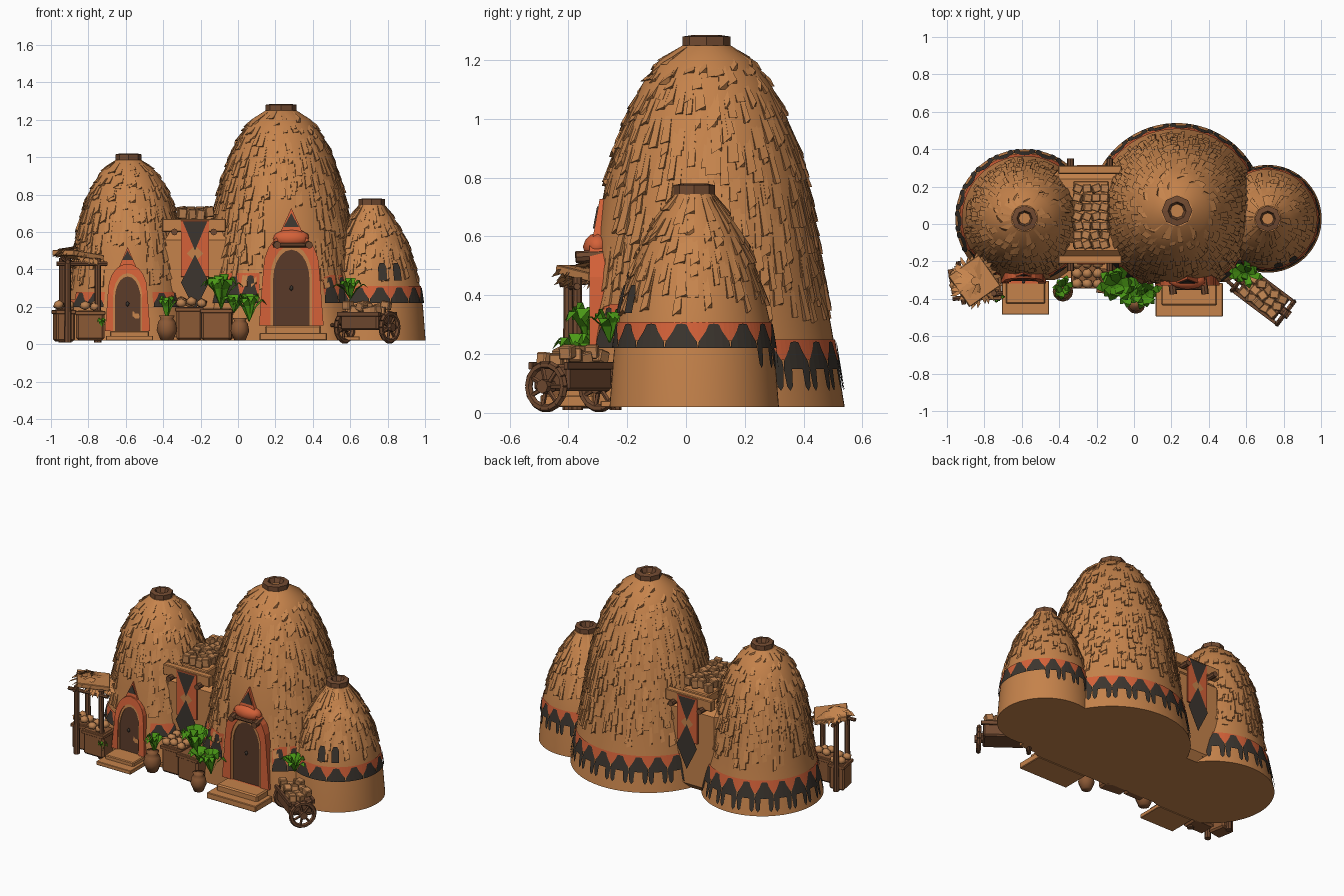
import bpy, bmesh, math, random
from math import sin, cos, pi, radians
from mathutils import Vector, Matrix

random.seed(4)
uni = random.uniform
if "Cube" in bpy.data.objects:
    bpy.data.objects.remove(bpy.data.objects["Cube"])

def material(name, r, g, b):
    m = bpy.data.materials.new(name)
    m.use_nodes = True
    m.diffuse_color = (r, g, b, 1)
    m.node_tree.nodes["Principled BSDF"].inputs["Base Color"].default_value = (r, g, b, 1)
    return m

CLAY = material("tan clay", .56, .225, .07)
THATCH = material("thatch", .57, .235, .075)
SHADE = material("thatch edge", .24, .095, .032)
ORANGE = material("orange paint", .66, .12, .04)
BLACK = material("charcoal paint", .045, .036, .028)
DOOR = material("door wood", .1, .042, .022)
WOOD = material("brown wood", .17, .07, .031)
CRATE = material("crate wood", .26, .1, .036)
SACK = material("sack cloth", .5, .22, .08)
GREEN = material("leaf green", .07, .32, .008)

def build(name, verts, faces, mats, index=None, smooth=False):
    me = bpy.data.meshes.new(name)
    me.from_pydata([tuple(v) for v in verts], [], faces)
    for m in mats:
        me.materials.append(m)
    for i, p in enumerate(me.polygons):
        p.material_index = index[i] if index else 0
        p.use_smooth = smooth
    ob = bpy.data.objects.new(name, me)
    bpy.context.collection.objects.link(ob)
    return ob

def from_bm(name, bm, mat, smooth=False):
    bmesh.ops.recalc_face_normals(bm, faces=bm.faces)
    ob = build(name, [], [], [mat])
    for f in bm.faces:
        f.smooth = smooth
    bm.to_mesh(ob.data)
    bm.free()
    return ob

def box(name, centre, size, mat, turn=0, tilt=0):
    bm = bmesh.new()
    m = (Matrix.Translation(centre) @ Matrix.Rotation(radians(turn), 4, 'Z')
         @ Matrix.Rotation(radians(tilt), 4, 'Y') @ Matrix.Diagonal((*size, 1)))
    bmesh.ops.create_cube(bm, size=1, matrix=m)
    bmesh.ops.bevel(bm, geom=bm.edges[:], offset=min(size) * .1, segments=1, affect='EDGES')
    return from_bm(name, bm, mat)

def rod(name, a, b, r, mat, r2=None, n=8):
    a, b = Vector(a), Vector(b)
    d = b - a
    bm = bmesh.new()
    m = Matrix.Translation((a + b) / 2) @ d.to_track_quat('Z', 'Y').to_matrix().to_4x4()
    bmesh.ops.create_cone(bm, cap_ends=True, segments=n, radius1=r, radius2=r2 or r, depth=d.length, matrix=m)
    return from_bm(name, bm, mat)

def lump(name, centre, size, mat, sub=1, jitter=.12):
    bm = bmesh.new()
    bmesh.ops.create_icosphere(bm, subdivisions=sub, radius=1)
    for v in bm.verts:
        v.co = Vector(centre) + Vector(c * s for c, s in zip(v.co, size)) * uni(1 - jitter, 1 + jitter)
    return from_bm(name, bm, mat, True)

def lathe(name, cx, cy, profile, mat, n=48, smooth=True):
    verts = [(cx + r * cos(2*pi*i/n), cy + r * sin(2*pi*i/n), z) for z, r in profile for i in range(n)]
    faces = [(j*n + i, j*n + (i+1) % n, (j+1)*n + (i+1) % n, (j+1)*n + i)
             for j in range(len(profile) - 1) for i in range(n)]
    faces += [tuple(range(n))[::-1], tuple(range((len(profile)-1)*n, len(profile)*n))]
    return build(name, verts, faces, [mat], smooth=smooth)

class Dome:
    def __init__(self, name, cx, cy, profile, door=None, wall=-1):
        self.name, self.cx, self.cy, self.prof = name, cx, cy, profile
        self.door, self.wall = door, wall
        body = lathe(name + "_dome", cx, cy, profile, CLAY, 72)
        body.data.polygons[-1].use_smooth = body.data.polygons[-2].use_smooth = False
        # the doorway side is pressed flat
        for v in body.data.vertices:
            v.co.y = max(v.co.y, wall)
        # chimney collar with a clay filled hole
        top, r = profile[-1]
        collar = lathe(name + "_collar", cx, cy, [(top - .02, r*.8), (top, r), (top + .03, r),
                       (top + .035, r*.6), (top + .005, r*.45)], WOOD, 8, False)
        collar.data.materials.append(CLAY)
        collar.data.polygons[-1].material_index = 1

    def r(self, z):
        for (z0, r0), (z1, r1) in zip(self.prof, self.prof[1:]):
            if z <= z1:
                return r0 + (r1 - r0) * (z - z0) / (z1 - z0)
        return self.prof[-1][1]

    def p(self, a, z, off=0):
        q = self.r(z) + off
        return Vector((self.cx + q * cos(a), max(self.cy + q * sin(a), self.wall - off), z))

    def front(self, z, off):
        return max(self.cy - self.r(z), self.wall) - off

    # long overlapping straw wedges, dark along one side
    def thatch(self, low):
        verts, faces, idx = [], [], []
        z = low
        while z < self.prof[-1][0] - .03:
            count = int(2 * pi * self.r(z) / .054)
            for k in range(count):
                a = 2*pi*(k + uni(-.45, .45)) / count
                zb = z + uni(-.04, .04)
                zt = min(zb + uni(.08, .18), self.prof[-1][0])
                pt = self.p(a, zb)
                if self.door and pt.y < self.cy and abs(pt.x - self.door[0]) < self.door[1] and zb < self.door[2]:
                    continue
                w = uni(.009, .02) / self.r(zb)
                s = uni(-.6, .6) * w
                lift = uni(.006, .014)
                b = len(verts)
                verts += [self.p(a - w, zb, lift), self.p(a + w, zb + uni(0, .03), lift),
                          self.p(a + w*.8 + s, zt, -.001), self.p(a - w*.8 + s, zt, -.001),
                          self.p(a - w, zb, -.005), self.p(a + w, zb, -.005)]
                faces += [(b, b+1, b+2, b+3), (b+4, b+5, b+1, b), (b+4, b, b+3), (b+5, b+2, b+1)]
                idx += [0, 0, 1, 0]
            z += .06
        build(self.name + "_thatch", verts, faces, [THATCH, SHADE], idx)

    # painted orange belt with charcoal teeth and a lower row of drips
    def band(self, a0, a1, z0, z1, n, drips):
        a0, a1 = radians(a0), radians(a1)
        verts, faces, idx = [], [], []
        def patch(corners, off, m):
            b = len(verts)
            verts.extend(self.p(a, z, off) for a, z in corners)
            faces.append(tuple(range(b, b + len(corners))))
            idx.append(m)
        st = (a1 - a0) / n
        h = z1 - z0
        for i in range(n):
            a = a0 + i * st
            for k in range(6):
                u, v = a + st*k/6, a + st*(k+1)/6
                patch([(u, z0 + h*.3), (v, z0 + h*.3), (v, z1), (u, z1)], .005, 0)
            c = a + st / 2
            for s in (-1, 1):
                patch([(c, z0), (c + s*st*.25, z0), (c + s*st*.25, z0 + h*.65), (c + s*st*.16, z0 + h*.9),
                       (c, z0 + h*.93)][::s], .009, 1)
                patch([(c + s*st*.25, z0), (c + s*st*.5, z0), (c + s*st*.47, z0 + h*.25),
                       (c + s*st*.25, z0 + h*.65)][::s], .009, 1)
                if drips:
                    patch([(c + s*st*.2, z0), (c + s*st*.24, z0 - h*.6), (c + s*st*.34, z0 - h*.75),
                           (c + s*st*.44, z0 - h*.6), (c + s*st*.5, z0)][::s], .009, 1)
        build(self.name + "_painted_band", verts, faces, [ORANGE, BLACK], idx)

    # flat slab that follows the front of the dome
    def slab(self, name, pts, off, mat, depth=.09, hole=None):
        n = len(pts)
        loops = [[(x, self.front(z, o), z) for x, z in pts] for o in (off, off - depth)]
        faces = [(i, (i+1) % n, n + (i+1) % n, n + i) for i in range(n)]
        if hole:
            loops += [[(x, self.front(z, o), z) for x, z in hole] for o in (off, off - depth)]
            for i in range(n - 1):
                faces += [(i, i+1, 2*n + i+1, 2*n + i), (2*n + i, 2*n + i+1, 3*n + i+1, 3*n + i)]
        else:
            faces.append(tuple(range(n)))
        bm = bmesh.new()
        vs = [bm.verts.new(v) for loop in loops for v in loop]
        for f in faces:
            bm.faces.new([vs[i] for i in f])
        return from_bm(name, bm, mat)

    def doorway(self, x, w, z0, h):
        def arch(half, top, flare=0):
            zs = z0 + (top - z0) * .6
            curve = [(x - half * cos(pi*i/10), zs + (top - zs) * sin(pi*i/10)) for i in range(11)]
            return [(x - half - flare, z0)] + curve + [(x + half + flare, z0)]
        nm = self.name
        inner, mid = arch(w*.65, h - .19*(h - z0)), arch(w*.74, h - .14*(h - z0))
        self.slab(nm + "_door_surround", arch(w, h, w*.15), .018, ORANGE, hole=mid)
        self.slab(nm + "_door_frame", mid, .011, CLAY, hole=inner)
        self.slab(nm + "_door", inner, .005, DOOR)
        zk = z0 + (h - z0) * .4
        lump(nm + "_door_knob", (x, self.front(zk, .01), zk), (.01, .01, .014), BLACK)
        # pointed painted gable
        g = w * .45
        self.slab(nm + "_gable", [(x - g, h - .02), (x + g, h - .02), (x, h + g*1.9)], .01, ORANGE)
        self.slab(nm + "_gable_mark", [(x - g*.6, h + g*.4), (x + g*.6, h + g*.4), (x, h + g*1.5)], .014, BLACK, .01)
        # steps
        for i in range(2):
            box(nm + "_step", (x + .01, self.front(z0, .095 - .03*i), .02 + (z0 - .02)*(.25 + .25*i)),
                (w*(2.4 - .4*i), .18 - .06*i, (z0 - .02)*(.5 + .5*i)), CLAY)

big = Dome("large", .23, .07, [(.02, .47), (.13, .452), (.25, .432), (.4, .405), (.6, .378), (.8, .34),
           (.92, .305), (1.02, .268), (1.12, .218), (1.2, .16), (1.25, .082)], (.285, .15, .72), -.31)
mid = Dome("medium", -.585, .03, [(.02, .37), (.15, .345), (.3, .315), (.45, .297), (.6, .275), (.75, .238),
           (.85, .195), (.93, .14), (.985, .07)], (-.59, .11, .52), -.3)
small = Dome("small", .715, .028, [(.02, .288), (.2, .274), (.3, .26), (.42, .232), (.52, .2), (.6, .165),
             (.68, .115), (.72, .08), (.745, .07)])
for dome, low in ((big, .33), (mid, .32), (small, .36)):
    dome.thatch(low)
big.band(-10, 200, .15, .25, 14, True)
big.band(200, 254, .22, .38, 4, False)
big.band(302, 350, .22, .37, 4, False)
mid.band(-30, 210, .13, .24, 13, True)
mid.band(210, 247, .2, .28, 2, False)
mid.band(293, 330, .2, .28, 2, False)
small.band(-140, 50, .22, .31, 8, False)
small.band(50, 170, .22, .31, 6, True)
big.doorway(.285, .15, .1, .6)
mid.doorway(-.59, .105, .07, .43)

# hood and logs over the large door
lump("door_hood", (.285, -.3, .565), (.1, .05, .05), ORANGE, 2, .03)
for x in (.2, .37):
    rod("hood_log", (x, -.28, .535), (x + .01, -.375, .53), .02, WOOD)
rod("hood_beam", (.19, -.34, .53), (.38, -.34, .53), .012, WOOD)

# small dome window slits
for deg in (-77, -58):
    a = radians(deg)
    outline = [(-.09, .34), (.09, .34), (.09, .41), (.05, .435), (-.05, .435), (-.09, .41)]
    build("window_slit", [small.p(a + da, z, .016) for da, z in outline], [tuple(range(6))], [BLACK])

# middle wall with parapet, logs and painted panels on both faces
box("middle_wall", (-.23, .05, .31), (.44, .47, .58), CLAY)
box("base_plate", (0, -.06, .03), (1.3, .46, .02), CLAY)
for y in (-.19, .29):
    box("parapet", (-.235, y, .635), (.34, .045, .07), CLAY)
    out = -1 if y < 0 else 1
    for x in (-.34, -.13):
        rod("wall_log", (x, y, .6), (x, y + out*.06, .6), .018, WOOD)
    box("painted_panel", (-.23, y + out*.02, .51), (.15, .012, .3), ORANGE)
    yp = y + out * .028
    for nm, pts, m in (("upper_triangle", [(-.065, .655), (.065, .655), (0, .5)], BLACK),
                       ("pale_diamond", [(-.045, .485), (0, .44), (.045, .485), (0, .53)], CLAY),
                       ("lower_diamond", [(0, .48), (.075, .33), (0, .18), (-.075, .33)], BLACK)):
        build(nm, [(-.23 + x, yp + (m is BLACK) * out * .003, z) for x, z in pts], [tuple(range(len(pts)))], [m])
box("roof_stone_bed", (-.23, .05, .63), (.19, .36, .06), CLAY)
for i in range(4):
    for j in range(7):
        box("roof_stone", (-.3 + i*.048, -.11 + j*.05, .675 + uni(0, .035)), (.046, .044, .055), SACK, uni(-25, 25), uni(-15, 15))

# crates and sacks
def sacks(cx, cy, z, nx, ny, s=.042):
    for i in range(nx):
        for j in range(ny):
            lump("sack", (cx + (i - (nx-1)/2)*s*1.3, cy + (j - (ny-1)/2)*s*1.3, z + uni(0, .02)),
                 (s*.75, s*.7, s*.6), SACK)
for c, s, t in (((-.26, -.27, .11), (.14, .14, .18), 0), ((-.11, -.31, .105), (.16, .12, .17), -6),
                ((-.93, -.3, .1), (.1, .12, .17), 10), ((-.79, -.34, .1), (.15, .12, .16), 0)):
    box("crate", c, s, CRATE, t)
    box("crate_rim", (c[0], c[1], c[2] + s[2]*.42), (s[0] + .012, s[1] + .012, .02), CRATE, t)
sacks(-.25, -.265, .215, 3, 3)
sacks(-.79, -.34, .19, 2, 2)
sacks(-.93, -.3, .195, 2, 2)

# straw canopy on posts
for x, y in ((-.91, -.4), (-.75, -.37), (-.94, -.24)):
    rod("canopy_post", (x, y, 0.01), (x, y, .46), .02, WOOD, .016)
for a, b in (((-.97, -.4, .43), (-.7, -.37, .43)), ((-.91, -.43, .44), (-.94, -.2, .46))):
    rod("canopy_beam", a, b, .012, WOOD)
box("canopy_roof", (-.855, -.305, .475), (.2, .2, .03), THATCH, 35, 8)
for i in range(70):
    a = 2*pi*i/70 + uni(-.1, .1)
    d = Vector((cos(a), sin(a), 0))
    c = Vector((-.848, -.305, uni(.475, .505) - .025*d.x))
    side = Vector((-d.y, d.x, 0)) * .016
    reach = uni(.11, .155)
    build("straw_tuft", [c + d*.02 - side, c + d*.02 + side, c + d*reach*.85 + side - Vector((0, 0, .015)),
          c + d*reach - Vector((0, 0, .04))], [(0, 1, 2, 3)], [THATCH])

# pots and leafy plants
def pot(x, y, s):
    lathe("pot", x, y, [(.02, .6*s), (.02 + s, s), (.02 + 1.8*s, .85*s), (.02 + 2.1*s, .6*s),
          (.02 + 2.4*s, .75*s)], CRATE, 12)
def plant(x, y, z, reach, h, n):
    verts, faces = [], []
    for i in range(n):
        a = 2*pi*i/n + uni(-.3, .3)
        d, t = Vector((cos(a), sin(a), 0)), Vector((-sin(a), cos(a), 0))
        k, b = uni(.4, 1.05), len(verts)
        for u, v, w in ((0, 0, .04), (.35, .6, .17), (.75, .9, .19), (1, .7, .02)):
            m = Vector((x, y, z)) + d*reach*k*u + Vector((0, 0, h*v*(1.4 - k*.6)))
            verts += [m - t*w*reach, m + t*w*reach]
        faces += [(b+j, b+j+1, b+j+3, b+j+2) for j in (0, 2, 4)]
    build("plant", verts, faces, [GREEN])
pot(-.38, -.36, .055)
pot(.01, -.43, .05)
for args in ((-.38, -.34, .13, .08, .13, 11), (.06, -.37, .12, .1, .16, 12), (-.09, -.32, .19, .14, .18, 15),
             (-.02, -.37, .17, .1, .1, 8), (-.73, -.39, .05, .05, .09, 8), (.6, -.26, .24, .1, .11, 11)):
    plant(*args)

# loaded cart standing at an angle
mid_pt, along = Vector((.69, -.385, 0)), Vector((.8, -.6, 0))
across = Vector((.6, .8, 0))
box("cart_bed", mid_pt + Vector((0, 0, .12)), (.25, .15, .09), WOOD, -37)
for s in (-1, 1):
    box("cart_rail", mid_pt + across*s*.075 + Vector((0, 0, .16)), (.28, .018, .025), WOOD, -37)
    hub = mid_pt + along*s*.15 + Vector((0, 0, .09))
    ring = [hub + (across*cos(2*pi*i/14) + Vector((0, 0, sin(2*pi*i/14))))*.075 for i in range(14)]
    for i in range(14):
        rod("wheel_rim", ring[i], ring[(i+1) % 14], .014, WOOD, n=6)
        if i % 2 == 0:
            rod("wheel_spoke", hub, ring[i], .008, WOOD, n=5)
    rod("wheel_hub", hub - along*.025, hub + along*.025, .024, WOOD)
    rod("cart_handle", mid_pt - along*.08 + across*s*.06 + Vector((0, 0, .13)),
        mid_pt - along*.2 + across*s*.05 + Vector((0, 0, .1)), .01, WOOD)
for i in range(5):
    for j in range(3):
        box("cart_load", mid_pt + along*(i - 2)*.046 + across*(j - 1)*.046 + Vector((0, 0, uni(.17, .21))),
            (.05, .045, .045), SACK, uni(-60, 0), uni(-20, 20))
